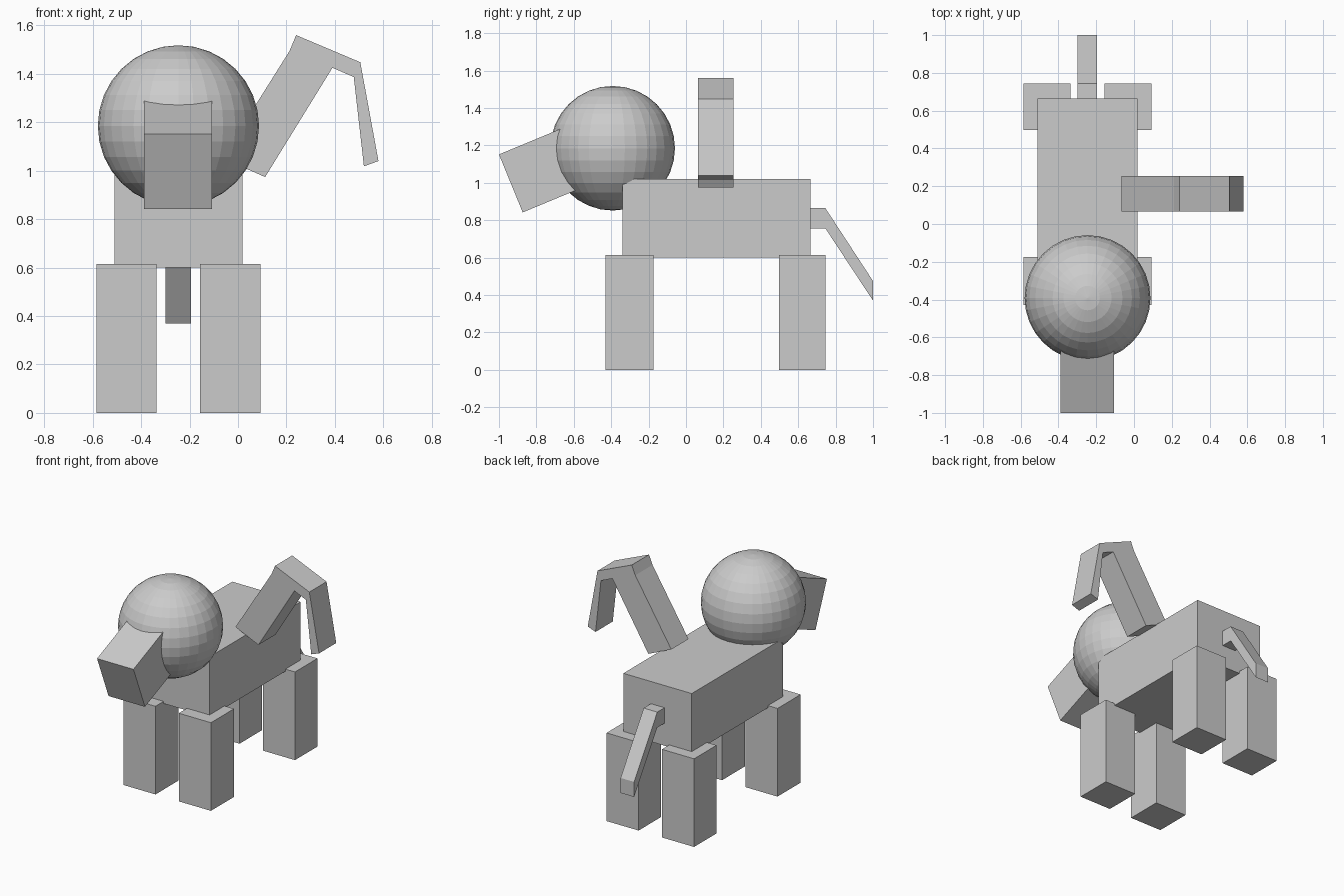
import bpy, bmesh

if "Cube" in bpy.data.objects:
    bpy.data.objects.remove(bpy.data.objects["Cube"])


def make_object(name, bm):
    bmesh.ops.recalc_face_normals(bm, faces=bm.faces)
    mesh = bpy.data.meshes.new(name)
    bm.to_mesh(mesh)
    bm.free()
    obj = bpy.data.objects.new(name, mesh)
    bpy.context.collection.objects.link(obj)
    return obj


def box(name, x, y, z):
    """Box from (min, max) ranges on each axis."""
    bm = bmesh.new()
    bmesh.ops.create_cube(bm, size=1)
    for v in bm.verts:
        v.co = [r[0] if c < 0 else r[1] for c, r in zip(v.co, (x, y, z))]
    return make_object(name, bm)


def extrude_profile(name, points, axis, start, end):
    """Closed profile in the xz plane (axis 'y') or yz plane (axis 'x'), extruded along axis."""
    def place(p, t):
        return (t, p[0], p[1]) if axis == 'x' else (p[0], t, p[1])
    bm = bmesh.new()
    face = bm.faces.new([bm.verts.new(place(p, start)) for p in points])
    moved = bmesh.ops.extrude_face_region(bm, geom=[face], use_keep_orig=True)["geom"]
    shift = (end - start, 0, 0) if axis == 'x' else (0, end - start, 0)
    bmesh.ops.translate(bm, vec=shift, verts=[g for g in moved if isinstance(g, bmesh.types.BMVert)])
    return make_object(name, bm)


MID_X = -0.246  # symmetry plane of the animal

# Body
box("body", (-0.51, 0.018), (-0.34, 0.665), (0.60, 1.02))

# Four legs
for end_name, y in (("front", (-0.43, -0.175)), ("back", (0.497, 0.745))):
    for side_name, side in (("right", -1), ("left", 1)):
        x = sorted((MID_X + side * 0.09, MID_X + side * 0.338))
        box(f"{end_name}_{side_name}_leg", x, y, (0.0, 0.615))

# Faceted round head
bm = bmesh.new()
bmesh.ops.create_uvsphere(bm, u_segments=32, v_segments=16, radius=0.333)
bmesh.ops.translate(bm, vec=(MID_X, -0.392, 1.185), verts=bm.verts)
make_object("head", bm)

# Tilted snout, sunk into the head
extrude_profile("snout", [(-1.0, 1.152), (-0.873, 0.842), (-0.485, 1.003), (-0.612, 1.313)],
                'x', -0.388, -0.107)

# Bent tail
extrude_profile("tail", [(0.66, 0.865), (0.745, 0.865), (1.0, 0.475),
                         (1.0, 0.37), (0.745, 0.757), (0.66, 0.757)],
                'x', -0.30, -0.195)

# Hooked trunk-like arm rising from the side of the back
extrude_profile("hooked_arm", [(-0.065, 1.052), (0.112, 0.974), (0.39, 1.425), (0.478, 1.387),
                               (0.52, 1.018), (0.58, 1.04), (0.505, 1.448), (0.24, 1.56),
                               (0.213, 1.495)],
                'y', 0.065, 0.255)
